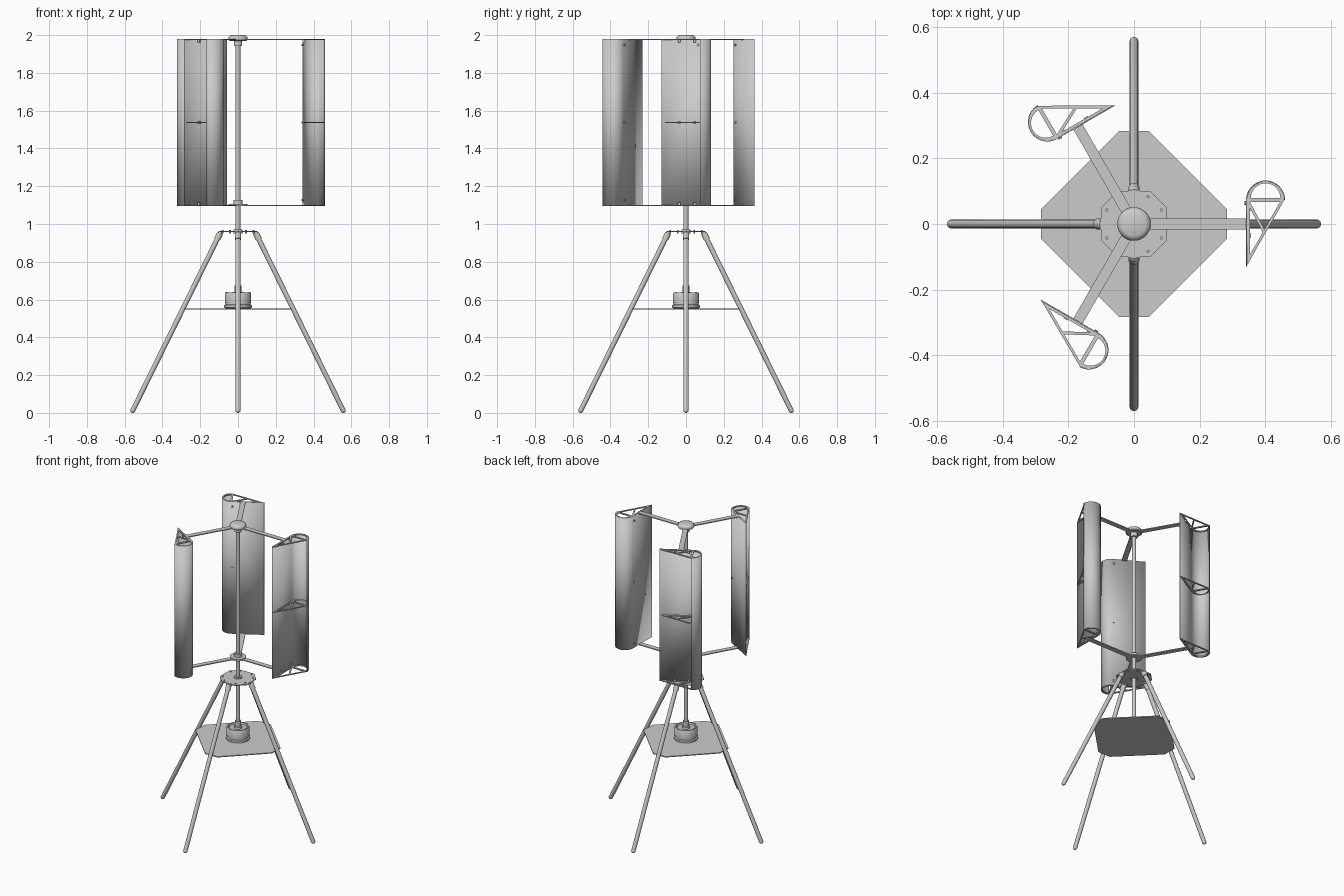
import bpy, bmesh, math
from mathutils import Matrix, Vector

if "Cube" in bpy.data.objects:
    bpy.data.objects.remove(bpy.data.objects["Cube"])

def finish(name, bm, angle=30):
    bmesh.ops.recalc_face_normals(bm, faces=bm.faces)
    me = bpy.data.meshes.new(name)
    bm.to_mesh(me)
    bm.free()
    ob = bpy.data.objects.new(name, me)
    bpy.context.collection.objects.link(ob)
    bpy.ops.object.select_all(action='DESELECT')
    ob.select_set(True)
    bpy.context.view_layer.objects.active = ob
    bpy.ops.object.shade_smooth_by_angle(angle=math.radians(angle))
    return ob

def add_lathe(bm, profile, n=32, mat=Matrix()):
    """Revolve (radius, height) points about z, cap both ends."""
    rings = [[bm.verts.new(mat @ Vector((r * math.cos(2 * math.pi * i / n),
                                         r * math.sin(2 * math.pi * i / n), z)))
              for i in range(n)] for r, z in profile]
    for a, b in zip(rings, rings[1:]):
        for i in range(n):
            j = (i + 1) % n
            bm.faces.new((a[i], a[j], b[j], b[i]))
    bm.faces.new(rings[0][::-1])
    bm.faces.new(rings[-1])

def lathe(name, profile, n=32):
    bm = bmesh.new()
    add_lathe(bm, profile, n)
    return finish(name, bm)

def add_box(bm, centre, size):
    bmesh.ops.create_cube(bm, size=1, matrix=Matrix.Translation(centre) @ Matrix.Diagonal((*size, 1)))

def plate(name, outlines, z, t, rot=0):
    """Flat plate from an outline plus hole outlines, centred at height z."""
    cu = bpy.data.curves.new(name, 'CURVE')
    cu.dimensions, cu.fill_mode, cu.extrude = '2D', 'BOTH', t / 2
    for pts in outlines:
        sp = cu.splines.new('POLY')
        sp.points.add(len(pts) - 1)
        for p, (x, y) in zip(sp.points, pts):
            p.co = (x, y, 0, 1)
        sp.use_cyclic_u = True
    tmp = bpy.data.objects.new(name + "_tmp", cu)
    bpy.context.collection.objects.link(tmp)
    dg = bpy.context.evaluated_depsgraph_get()
    me = bpy.data.meshes.new_from_object(tmp.evaluated_get(dg))
    bm = bmesh.new()
    bm.from_mesh(me)
    bpy.data.objects.remove(tmp)
    bmesh.ops.remove_doubles(bm, verts=bm.verts, dist=1e-5)
    ob = finish(name, bm)
    ob.location.z = z
    ob.rotation_euler.z = rot
    return ob

def octagon(h, c):
    return [(h, -c), (h, c), (c, h), (-c, h), (-h, c), (-h, -c), (-c, -h), (c, -h)]

def arc(cx, cy, r, n=24):
    return [(cx - r * math.cos(math.pi * i / n), cy + r * math.sin(math.pi * i / n)) for i in range(n + 1)]

# Rotor blade cross-section: J-shaped skin and pierced rib
TIP = (0.343, -0.13)
skin = [TIP] + arc(0.401, 0.073, 0.058)
rib = [[(0.344, -0.127)] + arc(0.401, 0.073, 0.057),
       arc(0.401, 0.079, 0.045),
       [(0.3536, 0.067), (0.445, 0.067), (0.3976, -0.016)],
       [(0.353, 0.049), (0.3923, -0.0253), (0.353, -0.094)]]
Z0, Z1 = 1.095, 1.98
ribs = {"lower": Z0 + 0.003, "middle": 1.537, "upper": Z1 - 0.003}

for k in range(3):
    a = k * 2 * math.pi / 3
    # curved sheet skin
    bm = bmesh.new()
    lo = [bm.verts.new((x, y, Z0)) for x, y in skin]
    hi = [bm.verts.new((x, y, Z1)) for x, y in skin]
    for i in range(len(skin) - 1):
        bm.faces.new((lo[i], lo[i + 1], hi[i + 1], hi[i]))
    ob = finish(f"blade_skin_{k}", bm)
    ob.rotation_euler.z = a
    m = ob.modifiers.new("thickness", 'SOLIDIFY')
    m.thickness, m.offset = 0.003, 0
    # ribs and flat arms
    for lab, z in ribs.items():
        plate(f"blade_rib_{lab}_{k}", rib, z, 0.006, a)
        if lab != "middle":
            plate(f"arm_{lab}_{k}", [[(0.03, -0.016), (0.346, -0.016), (0.346, 0.016), (0.03, 0.016)]],
                  z, 0.006, a)
    # fixing tabs and screws on the inner flat
    bm = bmesh.new()
    for z, d in ((Z0 + 0.012, 1), (1.537, 0), (Z1 - 0.012, -1)):
        for y in (0.047, -0.036):
            add_box(bm, (0.35, y, z), (0.012, 0.014, 0.014))
        add_lathe(bm, [(0.006, -0.006), (0.006, 0.006)], 10,
                  Matrix.Translation((0.343, 0.064, z + d * 0.02)) @ Matrix.Rotation(math.pi / 2, 4, 'Y'))
    finish(f"blade_fixings_{k}", bm).rotation_euler.z = a

# Shaft and hubs
lathe("main_shaft", [(0.013, 0.62), (0.013, 1.975)], 24)
lathe("top_hub", [(0.022, 1.943), (0.022, 1.97), (0.044, 1.97), (0.05, 1.975), (0.051, 1.982),
                  (0.049, 1.99), (0.044, 1.996), (0.036, 2.0)], 40)
lathe("lower_hub", [(0.05, 1.095), (0.05, 1.107), (0.024, 1.107), (0.024, 1.128)], 40)

# Stand plates
plate("bearing_plate", [octagon(0.1, 0.05)], 0.96, 0.006)
plate("base_shelf", [octagon(0.283, 0.045)], 0.55, 0.006)
lathe("bearing", [(0.024, 0.95), (0.024, 0.972)], 32)
bm = bmesh.new()
for sx in (-1, 1):
    for sy in (-1, 1):
        for x, y in ((0.083, 0.043), (0.043, 0.083)):
            add_lathe(bm, [(0.005, 0.951), (0.005, 0.969)], 6, Matrix.Translation((sx * x, sy * y, 0)))
finish("plate_bolts", bm)

# Four splayed legs with rounded feet, sleeves and hinge blocks
top, foot, r = Vector((0.095, 0, 0.95)), Vector((0.557, 0, 0.013)), 0.0132
axis = (top - foot).normalized()
L = (top - foot).length
mat = Matrix.Translation(foot) @ Vector((0, 0, 1)).rotation_difference(axis).to_matrix().to_4x4()
cap = [(r * math.cos(t), r * math.sin(t)) for t in (math.radians(d) for d in (-80, -60, -40, -20, 0))]
for k, side in enumerate(("right", "back", "left", "front")):
    bm = bmesh.new()
    add_lathe(bm, cap + [(r, L)], 24, mat)
    add_lathe(bm, [(0.0165, L - 0.035), (0.0165, L - 0.003), (0.013, L + 0.003)], 24, mat)
    add_box(bm, (0.092, 0, 0.955), (0.022, 0.034, 0.014))
    finish(f"leg_{side}", bm).rotation_euler.z = k * math.pi / 2

# Generator with coupling
lathe("generator", [(0.062, 0.552), (0.073, 0.558), (0.073, 0.57), (0.066, 0.574), (0.066, 0.582),
                    (0.07, 0.582), (0.07, 0.63), (0.066, 0.637), (0.058, 0.637), (0.054, 0.627),
                    (0.026, 0.627), (0.024, 0.64)], 40)
lathe("shaft_coupling", [(0.018, 0.635), (0.018, 0.675)], 24)
bm = bmesh.new()
for i in range(6):
    t = i * math.pi / 3
    add_lathe(bm, [(0.005, 0.625), (0.005, 0.641)], 8, Matrix.Translation((0.061 * math.cos(t), 0.061 * math.sin(t), 0)))
finish("generator_bolts", bm)
